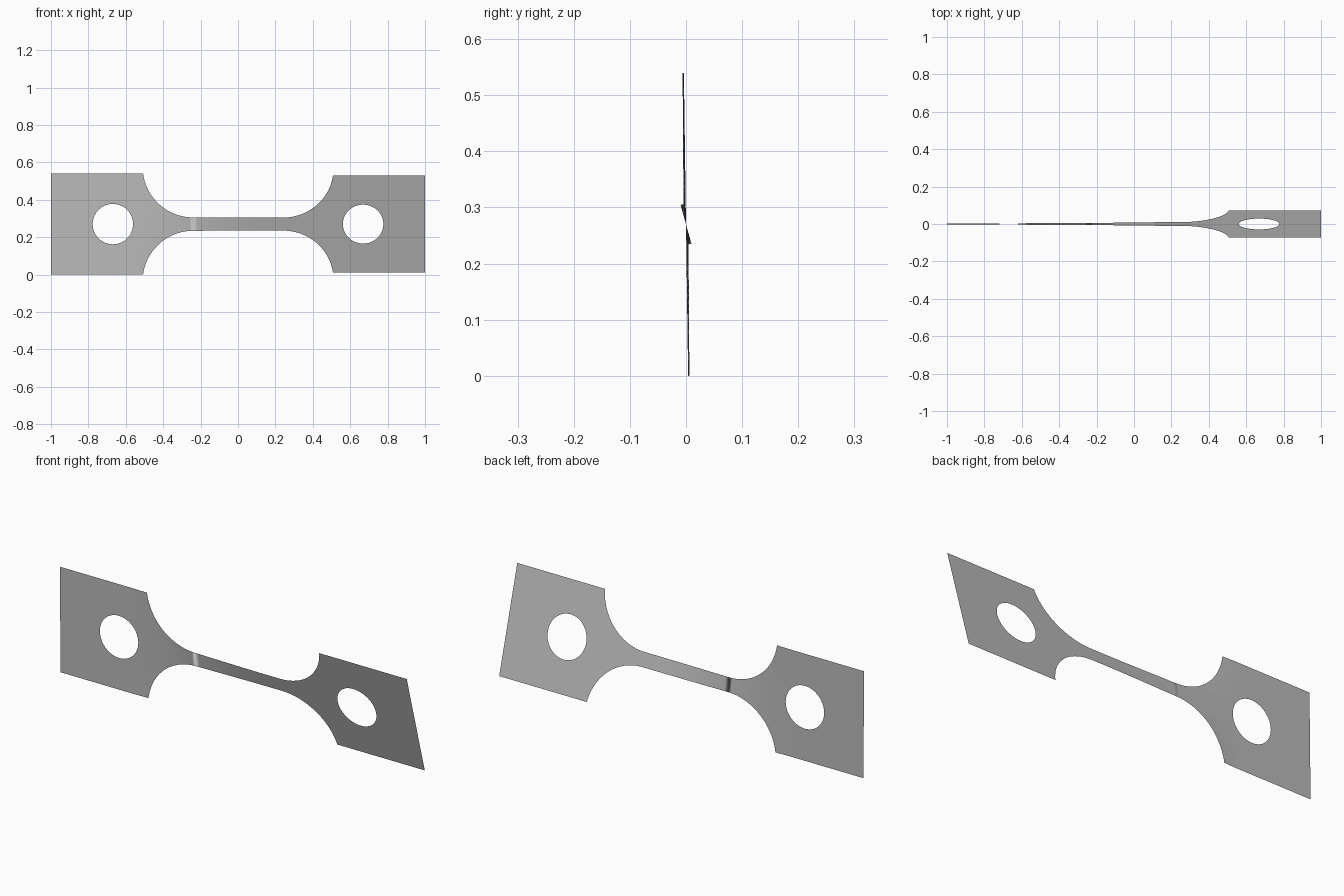
import bpy, bmesh, math
from mathutils import Vector

if "Cube" in bpy.data.objects:
    bpy.data.objects.remove(bpy.data.objects["Cube"], do_unlink=True)

HALF = 0.27        # half height of the end plates
NECK = 0.036       # half height of the neck
NECK_END = 0.24    # where the fillet meets the neck
FILLET = 0.27      # fillet radius
HOLE_X, HOLE_R = 0.669, 0.108


def add_loop(bm, points):
    verts = [bm.verts.new((x, 0, z)) for x, z in points]
    return [bm.edges.new((v, verts[i - 1])) for i, v in enumerate(verts)]


def twist_angle(x):
    t = min(max((x + 0.6) / 0.8, 0), 1)
    return math.radians(0.8 + 14.8 * t * t * (3 - 2 * t))


# One quarter of the outline, from the neck to the outer corner
sweep = math.acos((NECK + FILLET - HALF) / FILLET)
quarter = []
for i in range(25):
    a = sweep * i / 24
    quarter.append((NECK_END + FILLET * math.sin(a),
                    NECK + FILLET * (1 - math.cos(a))))
quarter.append((1, HALF))

# Mirror the quarter into the closed outline
outline = quarter + [(x, -z) for x, z in reversed(quarter)]
outline += [(-x, -z) for x, z in quarter]
outline += [(-x, z) for x, z in reversed(quarter)]

# Fill the sheet around the two holes
bm = bmesh.new()
edges = add_loop(bm, outline)
for side in (-1, 1):
    ring = [math.tau * i / 64 for i in range(64)]
    edges += add_loop(bm, [(side * HOLE_X + HOLE_R * math.cos(a),
                            HOLE_R * math.sin(a)) for a in ring])
bmesh.ops.triangle_fill(bm, edges=edges, use_beauty=True, normal=(0, -1, 0))

# Slice across the length so that the twist bends smoothly
for i in range(41):
    bmesh.ops.bisect_plane(bm, geom=bm.verts[:] + bm.edges[:] + bm.faces[:],
                           plane_co=(-0.6 + i * 0.02, 0, 0), plane_no=(1, 0, 0))

# Twist about the long axis and lift onto the ground
for v in bm.verts:
    a, h = twist_angle(v.co.x), v.co.z
    v.co = Vector((v.co.x, -h * math.sin(a), HALF + h * math.cos(a)))
bmesh.ops.recalc_face_normals(bm, faces=bm.faces[:])
if sum(f.normal.y * f.calc_area() for f in bm.faces) > 0:
    bmesh.ops.reverse_faces(bm, faces=bm.faces[:])
for f in bm.faces:
    f.smooth = True

mesh = bpy.data.meshes.new("twisted_strip")
bm.to_mesh(mesh)
bm.free()
strip = bpy.data.objects.new("twisted_strip", mesh)
bpy.context.collection.objects.link(strip)

# Plain grey metal
grey = bpy.data.materials.new("grey")
grey.use_nodes = True
colour = (0.5, 0.5, 0.5, 1)
grey.diffuse_color = colour
grey.node_tree.nodes["Principled BSDF"].inputs["Base Color"].default_value = colour
mesh.materials.append(grey)
